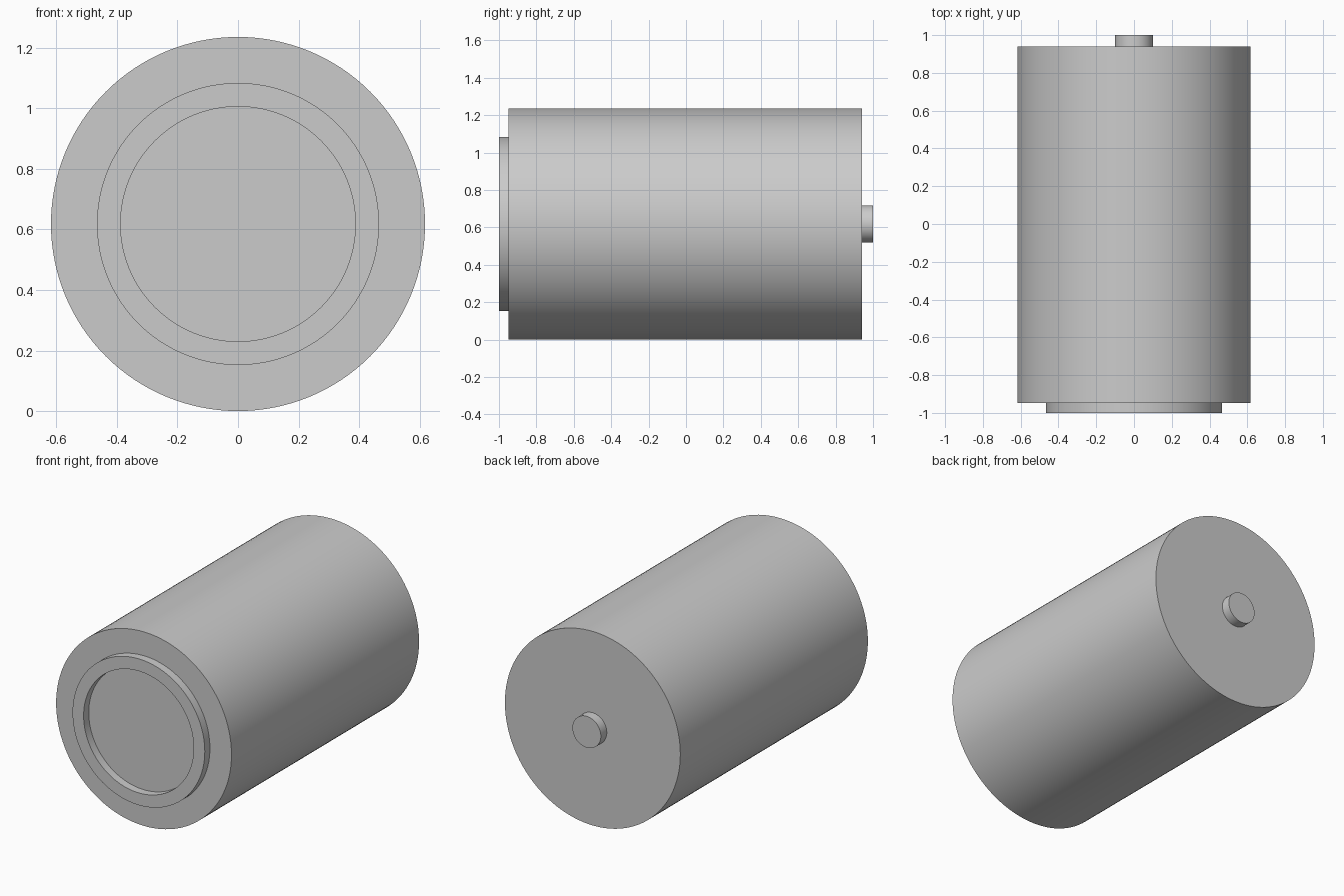
import bpy
import bmesh
import math
from mathutils import Matrix, Vector

cube = bpy.data.objects.get("Cube")
if cube:
    bpy.data.objects.remove(cube, do_unlink=True)

RADIUS = 0.618
SEGMENTS = 128
AXIS = Vector((0, 0, RADIUS))

# Single light grey finish
grey = bpy.data.materials.new("light_grey")
grey.use_nodes = True
colour = (0.6, 0.6, 0.6, 1)
grey.diffuse_color = colour
grey.node_tree.nodes["Principled BSDF"].inputs["Base Color"].default_value = colour


def finish(bm, name):
    bmesh.ops.recalc_face_normals(bm, faces=bm.faces)
    mesh = bpy.data.meshes.new(name)
    bm.to_mesh(mesh)
    bm.free()
    mesh.materials.append(grey)
    obj = bpy.data.objects.new(name, mesh)
    bpy.context.collection.objects.link(obj)
    bpy.ops.object.select_all(action="DESELECT")
    obj.select_set(True)
    bpy.context.view_layer.objects.active = obj
    bpy.ops.object.shade_smooth_by_angle(angle=math.radians(30))


def disc(name, radius, y0, y1):
    """Solid cylinder lying along y."""
    bm = bmesh.new()
    place = Matrix.Translation(AXIS + Vector((0, (y0 + y1) / 2, 0)))
    bmesh.ops.create_cone(bm, cap_ends=True, segments=SEGMENTS, radius1=radius,
                          radius2=radius, depth=y1 - y0,
                          matrix=place @ Matrix.Rotation(math.pi / 2, 4, "X"))
    finish(bm, name)


def ring(name, inner, outer, y0, y1):
    """Rim open at its back, where it meets the body."""
    bm = bmesh.new()
    profile = [(outer, y1), (outer, y0), (inner, y0), (inner, y1)]
    verts = [bm.verts.new(AXIS + Vector((r, y, 0))) for r, y in profile]
    edges = [bm.edges.new(pair) for pair in zip(verts, verts[1:])]
    bmesh.ops.spin(bm, geom=verts + edges, cent=AXIS, axis=(0, 1, 0),
                   angle=math.tau, steps=SEGMENTS, use_merge=True)
    bmesh.ops.remove_doubles(bm, verts=bm.verts, dist=0.0001)
    finish(bm, name)


# Main drum, raised front rim and small rear stub
disc("body", RADIUS, -0.948, 0.94)
ring("front_rim", 0.388, 0.466, -1, -0.948)
disc("rear_stub", 0.1, 0.94, 1)
